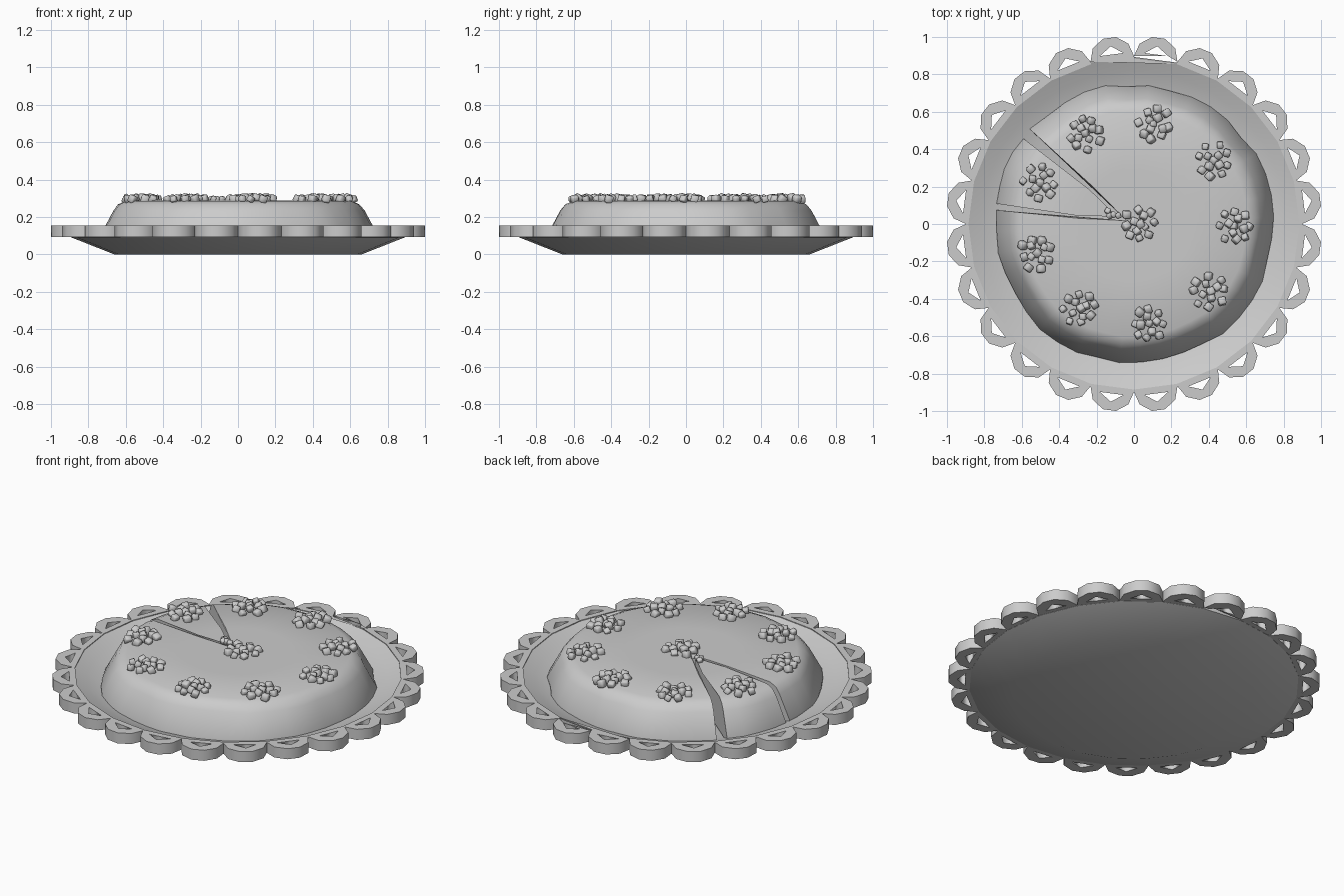
import bpy, bmesh, math, random
from mathutils import Vector, Matrix, Euler

if "Cube" in bpy.data.objects:
    bpy.data.objects.remove(bpy.data.objects["Cube"])

random.seed(4)
grey = bpy.data.materials.new("light grey")
grey.diffuse_color = (0.6, 0.6, 0.6, 1)
grey.use_nodes = True
grey.node_tree.nodes["Principled BSDF"].inputs["Base Color"].default_value = grey.diffuse_color


def polar(r, deg, z=0.0):
    a = math.radians(deg)
    return Vector((r * math.cos(a), r * math.sin(a), z))


def finish(name, bm, angle):
    bmesh.ops.recalc_face_normals(bm, faces=bm.faces)
    me = bpy.data.meshes.new(name)
    bm.to_mesh(me)
    bm.free()
    ob = bpy.data.objects.new(name, me)
    bpy.context.collection.objects.link(ob)
    me.materials.append(grey)
    bpy.ops.object.select_all(action='DESELECT')
    ob.select_set(True)
    bpy.context.view_layer.objects.active = ob
    if angle:
        bpy.ops.object.shade_smooth_by_angle(angle=math.radians(angle))
    return ob


# Dish: shallow flared bowl, revolved
bm = bmesh.new()
profile = [(0.66, 0), (0.893, 0.092), (0.893, 0.155), (0.82, 0.123), (0.66, 0.065)]
rings = [[bm.verts.new(polar(r, 15 * i, z)) for i in range(24)] for r, z in profile]
for a, b in zip(rings, rings[1:]):
    for i in range(24):
        j = (i + 1) % 24
        bm.faces.new((a[i], a[j], b[j], b[i]))
bm.faces.new(rings[0])
bm.faces.new(rings[-1])
finish("dish", bm, 35)

# Scalloped rim: 24 tabs, each with a triangular hole
tab = [(-7.5, 0.885), (-7.5, 0.898), (-5.7, 0.965), (-2, 1.004),
       (2, 1.004), (5.7, 0.965), (7.5, 0.898), (7.5, 0.885)]
hole = [(-4, 0.916), (4, 0.916), (0, 0.958)]
cu = bpy.data.curves.new("rim", 'CURVE')
cu.dimensions, cu.fill_mode, cu.extrude = '2D', 'BOTH', 0.0315
for k in range(24):
    for loop in (tab, hole):
        sp = cu.splines.new('POLY')
        sp.points.add(len(loop) - 1)
        for p, (a, r) in zip(sp.points, loop):
            p.co = (*polar(r, 7.5 + 15 * k + a), 1)
        sp.use_cyclic_u = True
rim = bpy.data.objects.new("scalloped_rim", cu)
rim.location.z = 0.1245
bpy.context.collection.objects.link(rim)
bpy.ops.object.select_all(action='DESELECT')
rim.select_set(True)
bpy.context.view_layer.objects.active = rim
bpy.ops.object.convert(target='MESH')
rim.data.materials.clear()
rim.data.materials.append(grey)


# Pie: a wedge of a revolved crust profile with flat cut faces
def wedge(name, a0, a1, n, tip):
    crust = [(0.745, 0.075), (0.745, 0.105), (0.675, 0.235), (0.648, 0.268), (0.605, 0.287), (0.3, 0.288)]
    bm = bmesh.new()
    low = bm.verts.new((*tip, 0.075))
    top = bm.verts.new((*tip, 0.288))
    cols = []
    for i in range(n + 1):
        ang = a0 + (a1 - a0) * i / n
        wob = random.uniform(-0.012, 0.012)
        cols.append([bm.verts.new(polar(r + wob * (1 if j < 3 else 0.5), ang, z))
                     for j, (r, z) in enumerate(crust)])
    for a, b in zip(cols, cols[1:]):
        for j in range(len(crust) - 1):
            bm.faces.new((a[j], b[j], b[j + 1], a[j + 1]))
        bm.faces.new((a[-1], b[-1], top))
        bm.faces.new((a[0], low, b[0]))
    bm.faces.new([low] + cols[0] + [top])
    bm.faces.new([low] + cols[-1] + [top])
    finish(name, bm, 40)


wedge("pie", 174.2, 137.7 + 360, 36, (-0.04, 0.018))
wedge("cut_slice", 142.3, 171.6, 4, (-0.09, 0.04))


# Crumb toppings: clusters of small bevelled cubes
def crumb(bm, pos, size):
    rot = Euler([random.uniform(-0.5, 0.5), random.uniform(-0.5, 0.5), random.uniform(0, 3)])
    m = Matrix.Translation(pos) @ rot.to_matrix().to_4x4()
    verts = bmesh.ops.create_cube(bm, size=size, matrix=m)["verts"]
    edges = list({e for v in verts for e in v.link_edges})
    bmesh.ops.bevel(bm, geom=edges, offset=size * 0.14, segments=1, affect='EDGES')


clusters = [(-0.26, 0.485), (0.11, 0.535), (0.43, 0.34), (0.54, -0.01), (0.40, -0.36),
            (0.08, -0.53), (-0.29, -0.45), (-0.52, -0.155), (-0.505, 0.22), (0.03, 0.0)]
bm = bmesh.new()
for cx, cy in clusters:
    turn = random.uniform(0, 360)
    spots = [(0.0, 0)] + [(0.042, turn + 90 * i) for i in range(4)]
    spots += [(0.08, turn + 25 + 45 * i) for i in range(8)]
    for r, a in spots:
        p = polar(r + random.uniform(-0.01, 0.01), a + random.uniform(-8, 8))
        z = 0.302 if r < 0.06 else 0.296
        crumb(bm, (cx + p.x, cy + p.y, z), random.uniform(0.032, 0.042))
# Few crumbs trailing onto the slice tip
for x, y in [(-0.14, 0.07), (-0.11, 0.05), (-0.085, 0.045), (-0.13, 0.045)]:
    crumb(bm, (x, y, 0.296), 0.028)
finish("crumb_topping", bm, 50)
